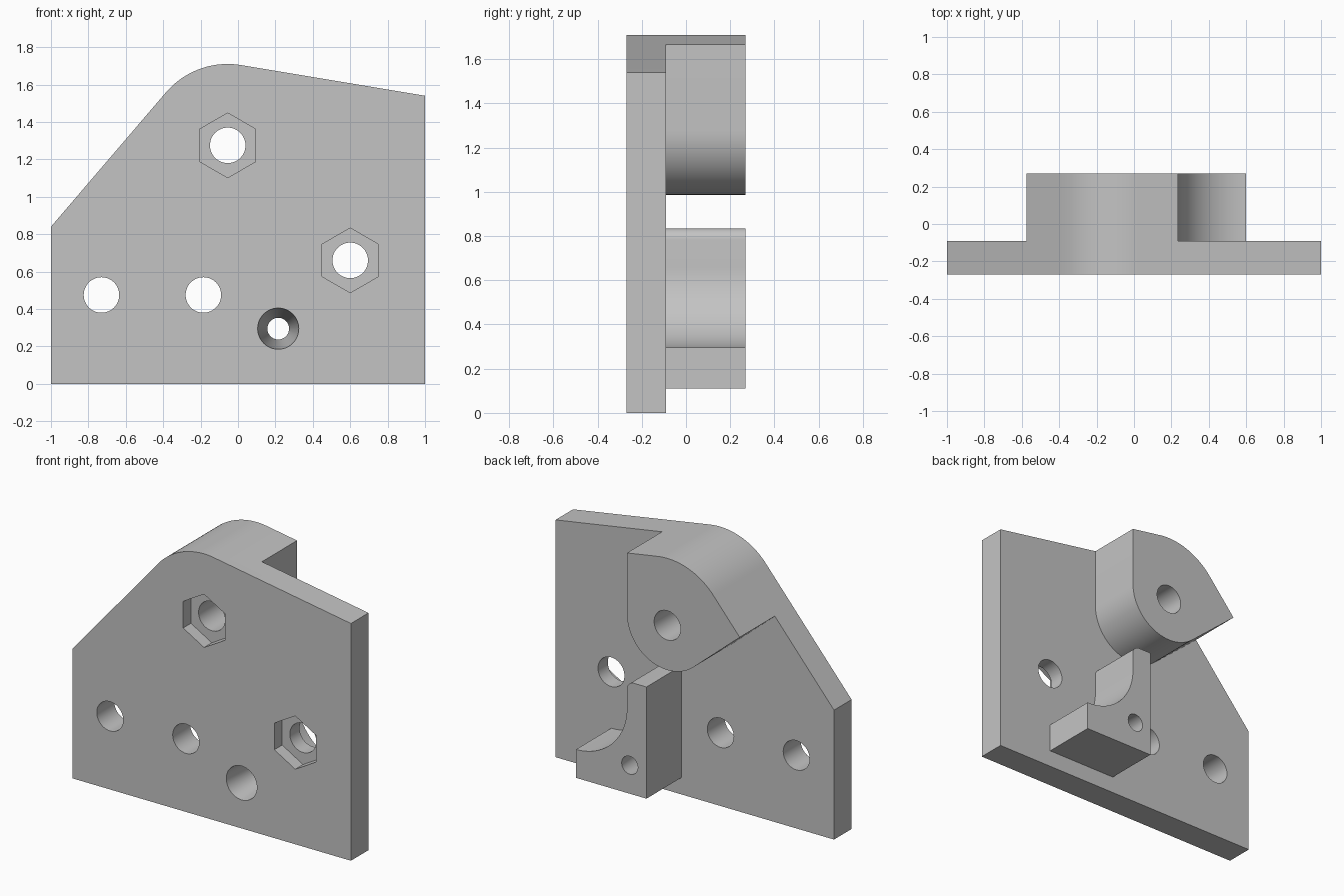
import bpy, bmesh
from math import sin, cos, pi, radians, atan2
from mathutils import Matrix

old = bpy.data.objects.get("Cube")
if old:
    bpy.data.objects.remove(old, do_unlink=True)

FRONT, STEP, BACK = -0.27, -0.09, 0.27
EYE = (-0.055, 1.275)      # upper bore centre (x, z)
SIDE = (0.6, 0.66)         # side bore centre
PIN = (0.215, 0.295)       # tapered bore centre

grey = bpy.data.materials.new("plain grey")
grey.use_nodes = True
grey.diffuse_color = (0.55, 0.55, 0.55, 1)
grey.node_tree.nodes["Principled BSDF"].inputs["Base Color"].default_value = (0.55, 0.55, 0.55, 1)


def arc(centre, r, a0, a1, n=24):
    """Points (x, z) along an arc, angles in degrees."""
    steps = [radians(a0 + (a1 - a0) * i / n) for i in range(n + 1)]
    return [(centre[0] + r * cos(a), centre[1] + r * sin(a)) for a in steps]


def finish(name, bm):
    bmesh.ops.recalc_face_normals(bm, faces=bm.faces)
    mesh = bpy.data.meshes.new(name)
    bm.to_mesh(mesh)
    bm.free()
    mesh.materials.append(grey)
    ob = bpy.data.objects.new(name, mesh)
    bpy.context.collection.objects.link(ob)
    return ob


def prism(name, outline, y0, y1):
    """Extrude an (x, z) outline along y."""
    bm = bmesh.new()
    face = bm.faces.new([bm.verts.new((x, y0, z)) for x, z in outline])
    new = bmesh.ops.extrude_face_region(bm, geom=[face])["geom"]
    verts = [v for v in new if isinstance(v, bmesh.types.BMVert)]
    bmesh.ops.translate(bm, verts=verts, vec=(0, y1 - y0, 0))
    return finish(name, bm)


def bore(name, centre, r0, r1, y0, y1, sides=48, turn=0):
    """Round, tapered or polygonal cutter along y, r0 at the front."""
    bm = bmesh.new()
    bmesh.ops.create_cone(bm, cap_ends=True, segments=sides, radius1=r0, radius2=r1, depth=y1 - y0)
    move = Matrix.Translation((centre[0], (y0 + y1) / 2, centre[1]))
    bm.transform(move @ Matrix.Rotation(-pi / 2, 4, "X") @ Matrix.Rotation(turn, 4, "Z"))
    return finish(name, bm)


def combine(target, tool, operation):
    mod = target.modifiers.new(tool.name, "BOOLEAN")
    mod.operation, mod.solver, mod.object = operation, "EXACT", tool
    bpy.context.view_layer.objects.active = target
    bpy.ops.object.modifier_apply(modifier=mod.name)
    bpy.data.objects.remove(tool, do_unlink=True)


# Back plate with rounded peak
crown = arc(EYE, 0.435, 80.6, 139.8)
plate = prism("bracket_plate", [(-1, 0), (1, 0), (1, 1.54)] + crown + [(-1, 0.84)], FRONT, STEP)

# Upper boss: follows the plate's peak, rounded underneath
t = (0.235 - crown[0][0]) / (1 - crown[0][0])
ridge = (0.235, crown[0][1] + t * (1.54 - crown[0][1]))
t = (-0.575 + 1) / (crown[-1][0] + 1)
corner = (-0.575, 0.84 + t * (crown[-1][1] - 0.84))
upper = prism("upper_boss", [ridge] + crown + [corner] + arc(EYE, 0.29, 229.8, 360), STEP, BACK)

# Lower boss: concave cradle around the side bore with a rounded tip
cradle = arc(SIDE, 0.365, 270, 180)
tip = arc((0.185, 0.785), 0.05, 0, 90, 10)
lower = prism("lower_boss", [(0.095, 0.11), (0.6, 0.11)] + cradle + tip + [(0.095, 0.835)], STEP, BACK)

for boss in (upper, lower):
    combine(plate, boss, "UNION")

# Round through bores
for i, c in enumerate([(-0.73, 0.475), (-0.185, 0.475), EYE, SIDE]):
    combine(plate, bore(f"bore_{i}", c, 0.095, 0.095, FRONT - 0.1, BACK + 0.1), "DIFFERENCE")

# Tapered pin bore, narrowing to the back
slope = (0.11 - 0.058) / (BACK - FRONT)
combine(plate, bore("pin_bore", PIN, 0.11 + slope * 0.1, 0.058 - slope * 0.1,
                    FRONT - 0.1, BACK + 0.1), "DIFFERENCE")

# Hexagonal nut pockets in the front
for c in (EYE, SIDE):
    combine(plate, bore("nut_pocket", c, 0.173, 0.173, FRONT - 0.1, FRONT + 0.08, 6), "DIFFERENCE")

bpy.ops.object.select_all(action="DESELECT")
plate.select_set(True)
bpy.context.view_layer.objects.active = plate
bpy.ops.object.shade_smooth_by_angle(angle=radians(25))
